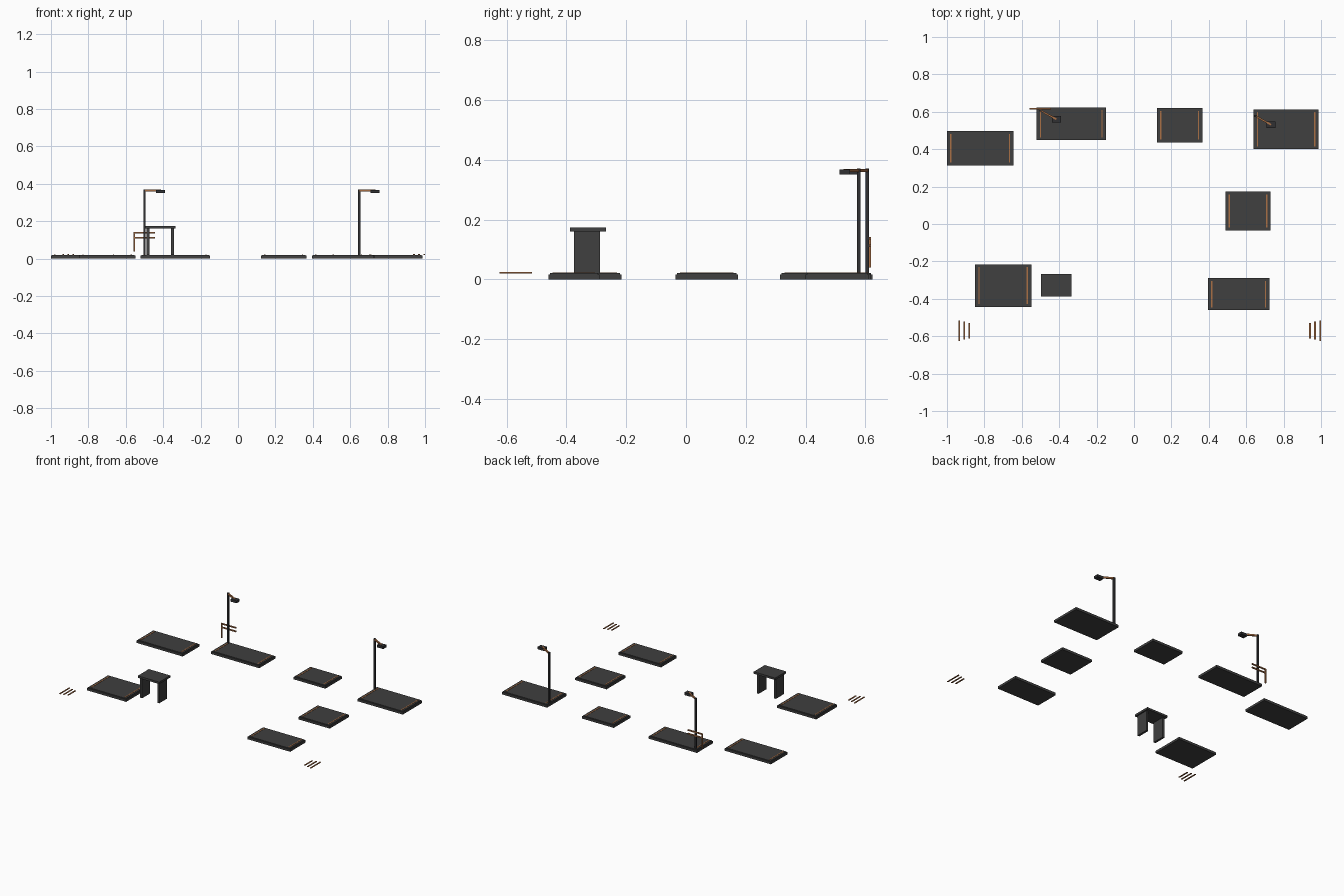
import bpy
import math

cube = bpy.data.objects.get("Cube")
if cube:
    bpy.data.objects.remove(cube, do_unlink=True)


def material(name, color):
    m = bpy.data.materials.new(name)
    m.use_nodes = True
    m.diffuse_color = (*color, 1)
    bsdf = m.node_tree.nodes["Principled BSDF"]
    bsdf.inputs["Base Color"].default_value = (*color, 1)
    bsdf.inputs["Roughness"].default_value = 0.8
    return m


CHARCOAL = material("charcoal", (0.05, 0.05, 0.05))
IRON = material("dark iron", (0.03, 0.03, 0.032))
COPPER = material("copper", (0.40, 0.16, 0.06))


def box(name, center, size, mat, turn=0):
    bpy.ops.mesh.primitive_cube_add(size=1, location=center, rotation=(0, 0, turn))
    ob = bpy.context.object
    ob.name = name
    ob.scale = size
    bpy.ops.object.transform_apply(location=False, rotation=False, scale=True)
    ob.data.materials.append(mat)
    return ob


def platform(name, x0, x1, y0, y1):
    """Slab with a slightly inset deck and a trim strip near each end."""
    cx, cy, w, d = (x0 + x1) / 2, (y0 + y1) / 2, x1 - x0, y1 - y0
    box(name + "_base", (cx, cy, 0.008), (w, d, 0.016), CHARCOAL)
    box(name + "_deck", (cx, cy, 0.018), (w - 0.01, d - 0.01, 0.005), CHARCOAL)
    for side, label in ((-1, "right"), (1, "left")):
        x = cx + side * (w / 2 - 0.021)
        box(f"{name}_trim_{label}", (x, cy, 0.02), (0.007, d - 0.03, 0.004), COPPER)


def lamp(name, x, y):
    """Square post, slanting arm and box head."""
    dx, dy = 0.085, -0.047
    box(name + "_post", (x, y, 0.195), (0.012, 0.012, 0.35), IRON)
    box(name + "_arm", (x + dx / 2, y + dy / 2, 0.364), (math.hypot(dx, dy), 0.009, 0.011),
        COPPER, math.atan2(dy, dx))
    box(name + "_head", (x + dx, y + dy, 0.359), (0.048, 0.035, 0.017), IRON)


# Platforms
platform("back_right_platform", -1.0, -0.645, 0.314, 0.496)
platform("back_rail_platform", -0.521, -0.15, 0.448, 0.624)
platform("back_middle_platform", 0.122, 0.366, 0.437, 0.619)
platform("back_left_platform", 0.639, 0.987, 0.400, 0.613)
platform("middle_left_platform", 0.489, 0.73, -0.035, 0.174)
platform("front_left_platform", 0.395, 0.724, -0.461, -0.29)
platform("front_right_platform", -0.85, -0.549, -0.444, -0.216)

# Lamps
lamp("right_lamp", -0.5, 0.607)
lamp("left_lamp", 0.648, 0.578)

# Table
box("table_top", (-0.416, -0.328, 0.167), (0.165, 0.121, 0.014), CHARCOAL)
for side, label in ((-1, "right"), (1, "left")):
    box(f"table_leg_{label}", (-0.416 + side * 0.066, -0.332, 0.09),
        (0.015, 0.087, 0.142), CHARCOAL)

# Handrail
box("handrail_post", (-0.556, 0.616, 0.09), (0.008, 0.008, 0.102), COPPER)
for label, z in (("upper", 0.137), ("lower", 0.112)):
    box(f"handrail_{label}_bar", (-0.502, 0.616, z), (0.114, 0.008, 0.008), COPPER)

# Ground slats, longest outermost
for side, label, outer in ((-1, "right", 0.934), (1, "left", 0.995)):
    for i in range(3):
        box(f"ground_slat_{label}_{i + 1}", (side * (outer - 0.027 * i), -0.57, 0.022),
            (0.009, 0.11 - 0.014 * i, 0.004), COPPER)
